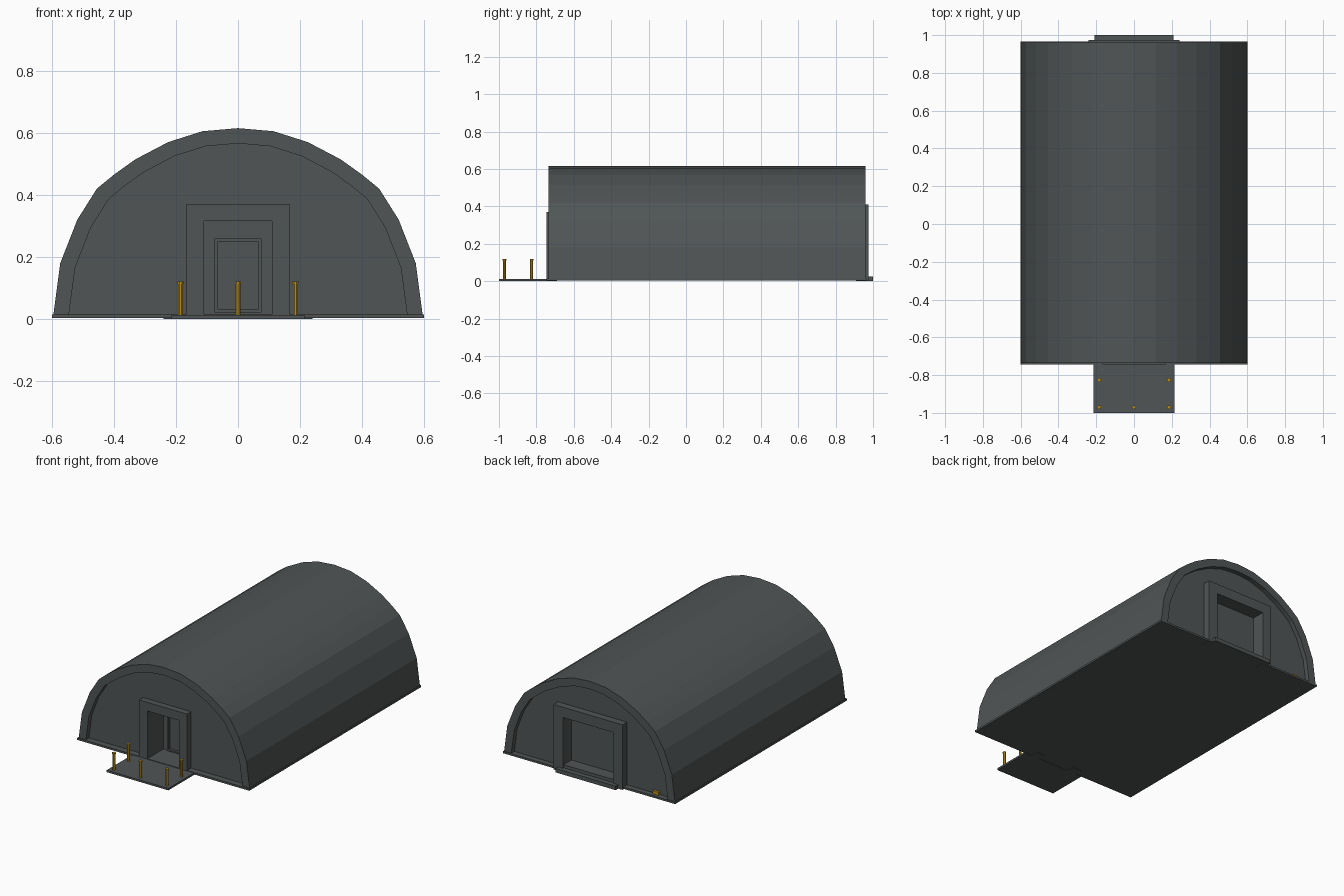
import bpy
import bmesh
from math import pi
from mathutils import Matrix, Vector

cube = bpy.data.objects.get("Cube")
if cube:
    bpy.data.objects.remove(cube, do_unlink=True)


def material(name, rgb):
    m = bpy.data.materials.new(name)
    m.use_nodes = True
    m.diffuse_color = (*rgb, 1)
    bsdf = m.node_tree.nodes["Principled BSDF"]
    bsdf.inputs["Base Color"].default_value = (*rgb, 1)
    bsdf.inputs["Roughness"].default_value = 0.8
    return m


GREY = material("slate grey", (0.08, 0.09, 0.09))
GOLD = material("dark gold", (0.48, 0.27, 0.012))


def finish(name, bm, mat, recalc=True):
    if recalc:
        bmesh.ops.recalc_face_normals(bm, faces=bm.faces[:])
    mesh = bpy.data.meshes.new(name)
    bm.to_mesh(mesh)
    bm.free()
    mesh.materials.append(mat)
    ob = bpy.data.objects.new(name, mesh)
    bpy.context.collection.objects.link(ob)
    return ob


def make_box(bm, lo, hi):
    lo, hi = Vector(lo), Vector(hi)
    mat = Matrix.Translation((lo + hi) / 2) @ Matrix.Diagonal((*(hi - lo), 1))
    return bmesh.ops.create_cube(bm, size=1, matrix=mat)


def box(name, lo, hi, mat=GREY):
    bm = bmesh.new()
    make_box(bm, lo, hi)
    return finish(name, bm, mat)


def recess(name, w, z0, z1, y_open, y_deep):
    """Inward-facing box that is open on the y_open side."""
    bm = bmesh.new()
    make_box(bm, (-w, min(y_open, y_deep), z0), (w, max(y_open, y_deep), z1))
    bmesh.ops.recalc_face_normals(bm, faces=bm.faces[:])
    front = [f for f in bm.faces if abs(f.calc_center_median().y - y_open) < 1e-4]
    bmesh.ops.delete(bm, geom=front, context="FACES")
    bmesh.ops.reverse_faces(bm, faces=bm.faces[:])
    return finish(name, bm, GREY, recalc=False)


def prism(name, outline, y0, y1):
    """Extrude an x-z outline along y."""
    bm = bmesh.new()
    face = bm.faces.new([bm.verts.new((x, y0, z)) for x, z in outline])
    ext = bmesh.ops.extrude_face_region(bm, geom=[face])
    verts = [v for v in ext["geom"] if isinstance(v, bmesh.types.BMVert)]
    bmesh.ops.translate(bm, verts=verts, vec=(0, y1 - y0, 0))
    return finish(name, bm, GREY)


def door_u(w, top, floor):
    return [(-w, floor), (-w, top), (w, top), (w, floor)]


# Arch profile, mirrored, with a thinner inner line for the shell lip
half = [(0.595, 0.015), (0.573, 0.18), (0.518, 0.32), (0.455, 0.42), (0.4, 0.465),
        (0.33, 0.515), (0.225, 0.57), (0.115, 0.605)]
arch = half + [(0, 0.615)] + [(-x, z) for x, z in reversed(half)]
inner = [(x * 0.916, max(0.015, z * 0.92)) for x, z in arch]
FLOOR, FRONT, BACK = 0.015, -0.735, 0.96

# Base slab and entrance porch
box("base_slab", (-0.6, -0.745, 0.003), (0.6, 0.965, FLOOR))
box("porch_slab", (-0.215, -1.0, 0.0), (0.215, -0.74, 0.012))

# Arched roof shell
prism("roof_shell", arch + inner[::-1], FRONT, BACK)

# End walls with doorway notches, set back behind the lip
prism("front_wall", inner + door_u(0.11, 0.315, FLOOR), FRONT + 0.03, FRONT + 0.04)
prism("back_wall", inner + door_u(0.175, 0.345, FLOOR), BACK - 0.03, BACK - 0.04)

# Front doorway: frame, vestibule and inner door
prism("front_door_frame", door_u(0.167, 0.37, 0) + door_u(0.11, 0.315, 0)[::-1],
      -0.745, -0.69)
recess("front_vestibule", 0.11, FLOOR, 0.315, -0.7, -0.585)
inner_door = door_u(0.075, 0.26, 0.02) + door_u(0.065, 0.25, 0.03)[::-1]
prism("inner_door_frame", inner_door, -0.6, -0.584)
box("inner_door_sill", (-0.075, -0.6, 0.02), (0.075, -0.584, 0.03))

# Back doorway: frame, recessed gate and sills
prism("back_gate_frame", door_u(0.24, 0.41, 0) + door_u(0.175, 0.345, 0)[::-1],
      0.91, 0.975)
recess("back_gate_recess", 0.175, FLOOR, 0.345, 0.925, 0.89)
box("back_gate_threshold", (-0.175, 0.89, 0.003), (0.175, 0.968, 0.045))
box("back_gate_sill", (-0.21, 0.96, 0.0), (0.21, 1.0, 0.025))

# Feet of the door frames showing under the slab
for end, y, w in (("front", -0.72, 0.14), ("back", 0.945, 0.207)):
    for side, s in (("right", -1), ("left", 1)):
        x = s * w
        box(f"{end}_{side}_frame_foot", (x - 0.032, y - 0.03, 0), (x + 0.032, y + 0.03, 0.012))

# Gold posts around the porch
for i, (x, y) in enumerate([(-0.185, -0.97), (0, -0.97), (0.185, -0.97),
                            (-0.185, -0.825), (0.185, -0.825)]):
    bm = bmesh.new()
    for radius, z0, z1 in ((0.009, 0.001, 0.112), (0.011, 0.112, 0.12)):
        bmesh.ops.create_cone(bm, cap_ends=True, segments=8, radius1=radius, radius2=radius,
                              depth=z1 - z0, matrix=Matrix.Translation((x, y, (z0 + z1) / 2))
                              @ Matrix.Rotation(pi / 8, 4, "Z"))
    finish(f"porch_post_{i + 1}", bm, GOLD)

# Small gold fitting beside the back gate
box("back_fitting", (-0.47, 0.925, FLOOR), (-0.43, 0.945, 0.035), GOLD)
